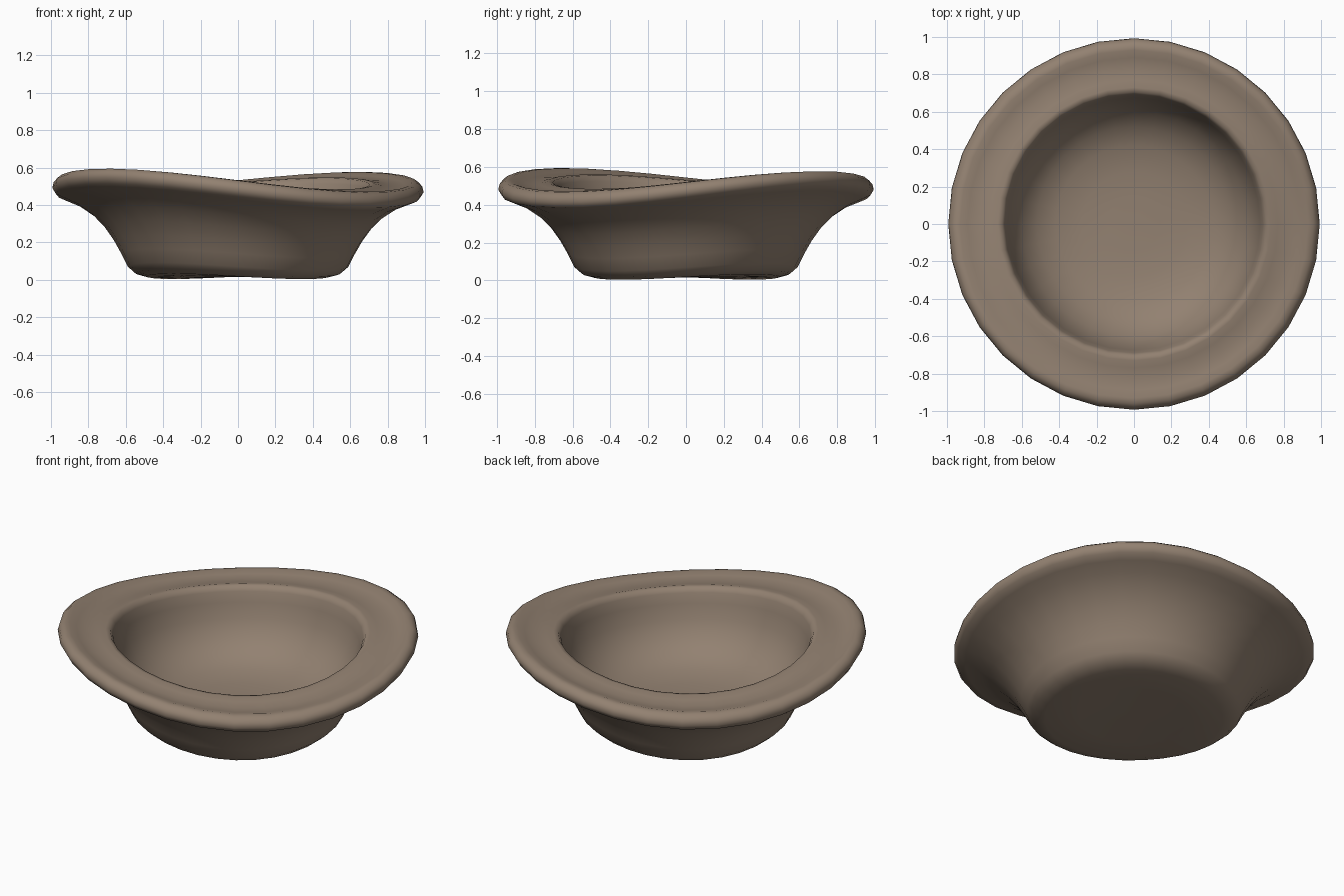
import bpy
import bmesh
from math import sin, cos, pi

cube = bpy.data.objects.get("Cube")
if cube:
    bpy.data.objects.remove(cube, do_unlink=True)

SEGMENTS = 32

# Cross-section as (radius, height): underside, flared wall, lip, groove, bead, hollow
PROFILE = [
    (0.30, 0.016), (0.49, 0.018), (0.55, 0.035), (0.59, 0.07), (0.625, 0.14),
    (0.665, 0.21), (0.715, 0.28), (0.78, 0.345), (0.86, 0.40), (0.93, 0.43),
    (0.975, 0.45), (0.993, 0.48), (0.985, 0.51), (0.96, 0.53), (0.93, 0.532),
    (0.89, 0.518), (0.83, 0.51), (0.77, 0.514), (0.73, 0.522), (0.705, 0.518),
    (0.69, 0.49), (0.675, 0.43), (0.65, 0.34), (0.60, 0.25), (0.52, 0.175),
    (0.42, 0.13), (0.28, 0.105), (0.14, 0.098),
]


def warp(x, y, z):
    """Bend the round form into a gentle saddle with a slight tilt."""
    return (x, y, z + 0.12 * x * y - 0.012 * x * z / 0.5)


# Clay material
clay = bpy.data.materials.new("brown clay")
clay.use_nodes = True
colour = (0.29, 0.22, 0.165, 1)
clay.diffuse_color = colour
shader = clay.node_tree.nodes["Principled BSDF"]
shader.inputs["Base Color"].default_value = colour
shader.inputs["Roughness"].default_value = 0.8

# Bowl turned from the profile
bm = bmesh.new()
rings = []
for radius, height in PROFILE:
    ring = []
    for i in range(SEGMENTS):
        a = 2 * pi * i / SEGMENTS
        ring.append(bm.verts.new(warp(radius * cos(a), radius * sin(a), height)))
    rings.append(ring)

for low, high in zip(rings, rings[1:]):
    for i in range(SEGMENTS):
        j = (i + 1) % SEGMENTS
        bm.faces.new((low[i], low[j], high[j], high[i]))

# Close the underside and the floor
for ring, height in ((rings[0], 0.016), (rings[-1], 0.096)):
    centre = bm.verts.new((0, 0, height))
    for i in range(SEGMENTS):
        bm.faces.new((ring[i], ring[(i + 1) % SEGMENTS], centre))

bmesh.ops.recalc_face_normals(bm, faces=bm.faces)
for face in bm.faces:
    face.smooth = True

mesh = bpy.data.meshes.new("bowl")
bm.to_mesh(mesh)
bm.free()
mesh.materials.append(clay)
bowl = bpy.data.objects.new("bowl", mesh)
bpy.context.collection.objects.link(bowl)
